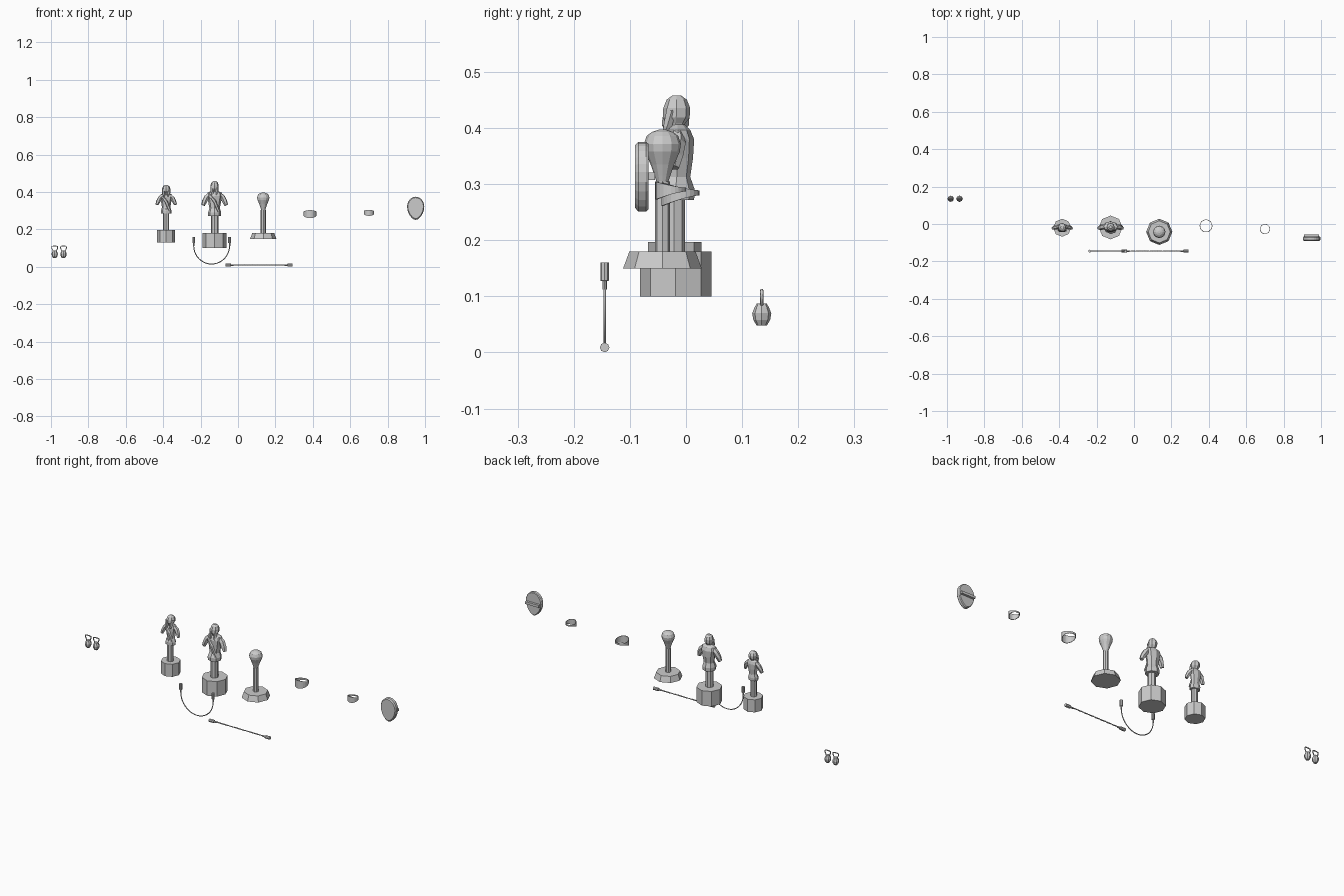
import bpy, bmesh
from math import sin, cos, pi
from mathutils import Vector

if "Cube" in bpy.data.objects:
    bpy.data.objects.remove(bpy.data.objects["Cube"])


def make(name, bm):
    bmesh.ops.recalc_face_normals(bm, faces=bm.faces[:])
    me = bpy.data.meshes.new(name)
    bm.to_mesh(me)
    bm.free()
    ob = bpy.data.objects.new(name, me)
    bpy.context.collection.objects.link(ob)
    return ob


def skin(bm, rings, closed=False):
    # bridge successive vertex loops, capping or joining the ends
    rows = [[bm.verts.new(p) for p in r] for r in rings]
    n = len(rows[0])
    pairs = list(zip(rows, rows[1:])) + ([(rows[-1], rows[0])] if closed else [])
    for a, b in pairs:
        for i in range(n):
            bm.faces.new((a[i], a[(i + 1) % n], b[(i + 1) % n], b[i]))
    if not closed:
        bm.faces.new(rows[0])
        bm.faces.new(rows[-1])


def loft(name, x, y, rows, n=8):
    # rows: z, x radius, y radius, y shift
    bm = bmesh.new()
    skin(bm, [[(x + rx * cos(2 * pi * i / n), y + dy + ry * sin(2 * pi * i / n), z)
               for i in range(n)] for z, rx, ry, dy in rows])
    return make(name, bm)


def lathe(name, x, y, prof, n=8):
    return loft(name, x, y, [(z, r, r, 0) for z, r in prof], n)


def limb(name, pts, n=6):
    # tapered tube through (position, radius) points
    bm = bmesh.new()
    rings = []
    for k, (p, r) in enumerate(pts):
        d = Vector(pts[min(k + 1, len(pts) - 1)][0]) - Vector(pts[max(k - 1, 0)][0])
        q = d.to_track_quat('Z', 'Y')
        rings.append([Vector(p) + q @ Vector((r * cos(2 * pi * i / n), r * sin(2 * pi * i / n), 0))
                      for i in range(n)])
    skin(bm, rings)
    return make(name, bm)


def wire(name, pts, r, cyclic=False):
    cu = bpy.data.curves.new(name, 'CURVE')
    cu.dimensions = '3D'
    cu.bevel_depth = r
    cu.bevel_resolution = 1
    s = cu.splines.new('POLY')
    s.points.add(len(pts) - 1)
    for q, p in zip(s.points, pts):
        q.co = (*p, 1)
    s.use_cyclic_u = cyclic
    ob = bpy.data.objects.new(name, cu)
    bpy.context.collection.objects.link(ob)


# pair of earrings: faceted drop and wire loop
for side, x in (("left", -0.98), ("right", -0.933)):
    lathe(f"{side}_earring_drop", x, 0.135,
          [(0.048, 0.009), (0.058, 0.015), (0.07, 0.017), (0.08, 0.013), (0.087, 0.009)])
    wire(f"{side}_earring_loop",
         [(x + a, 0.135, z) for a, z in ((-0.008, 0.083), (-0.016, 0.1), (-0.015, 0.109),
          (-0.008, 0.111), (0.008, 0.111), (0.015, 0.109), (0.016, 0.1), (0.008, 0.083))],
         0.0028, True)


# draped statuettes on octagonal pedestals
def statuette(tag, x, y, base_z, base_r, base_h, post_r, z0, h, w, d):
    lathe(f"{tag}_base", x, y, [(base_z, base_r), (base_z + base_h, base_r)])
    lathe(f"{tag}_post", x, y - 0.003, [(base_z + base_h, post_r), (z0 + 0.2 * h, post_r)])

    def Z(t):
        return z0 + t * h
    # torso with flared hem, waist, chest and shoulders
    loft(f"{tag}_torso", x, y, [
        (Z(0), 0.034 * w, 0.033 * d, 0), (Z(0.1), 0.035 * w, 0.034 * d, 0),
        (Z(0.22), 0.028 * w, 0.024 * d, 0.002), (Z(0.4), 0.034 * w, 0.027 * d, 0.004),
        (Z(0.58), 0.042 * w, 0.029 * d, 0.004), (Z(0.67), 0.038 * w, 0.022 * d, 0.004),
        (Z(0.72), 0.015 * w, 0.014 * d, 0.003)])
    # head with hair, and neck
    loft(f"{tag}_head", x, y, [
        (Z(0.66), 0.012, 0.012, 0), (Z(0.73), 0.014, 0.017, 0), (Z(0.79), 0.021, 0.024, 0.001),
        (Z(0.88), 0.022, 0.024, 0.002), (Z(0.96), 0.017, 0.018, 0.002),
        (Z(1), 0.009, 0.008, 0.002)])
    for s, side in ((-1, "left"), (1, "right")):
        limb(f"{tag}_{side}_sleeve", [
            ((x + s * 0.026 * w, y + 0.003, Z(0.63)), 0.012 * w),
            ((x + s * 0.042 * w, y + 0.003, Z(0.54)), 0.015 * w),
            ((x + s * 0.054 * w, y, Z(0.42)), 0.014 * w),
            ((x + s * 0.062 * w, y - 0.003, Z(0.31)), 0.01 * w)])
        limb(f"{tag}_{side}_hair_lock", [
            ((x + s * 0.013, y - 0.008, Z(0.86)), 0.009),
            ((x + s * 0.014, y - 0.014, Z(0.7)), 0.008),
            ((x + s * 0.011, y - 0.02, Z(0.6)), 0.004)], 5)
    limb(f"{tag}_scarf", [((x - 0.026 * w, y - 0.017 * d, Z(0.6)), 0.007),
                          ((x, y - 0.026 * d, Z(0.42)), 0.009),
                          ((x + 0.022 * w, y - 0.022 * d, Z(0.12)), 0.007)], 5)


statuette("small_statuette", -0.384, -0.02, 0.13, 0.048, 0.067, 0.016, 0.285, 0.152, 0.8, 0.62)
statuette("large_statuette", -0.125, -0.0185, 0.1, 0.0635, 0.08, 0.02, 0.272, 0.186, 1.0, 1.0)

# bulb on a stand
lathe("bulb_stand_base", 0.135, -0.042, [(0.15, 0.07), (0.18, 0.059)])
lathe("bulb_stand_post", 0.135, -0.042, [(0.18, 0.0135), (0.305, 0.0135)])
lathe("bulb", 0.135, -0.042, [(0.3, 0.009), (0.315, 0.014), (0.335, 0.021), (0.358, 0.031),
                              (0.372, 0.033), (0.386, 0.028), (0.393, 0.019), (0.397, 0.007)], 12)


# circlets: narrow band widening to a curved front plate
def circlet(name, x, y, z, r, s, n=24):
    bm = bmesh.new()
    rings = []
    for i in range(n):
        a = 2 * pi * i / n
        w = (0.5 + 0.5 * cos(a)) ** 1.4
        hi, lo = z + s * (0.005 + 0.014 * w), z - s * (0.004 + 0.019 * w)
        dx, dy = sin(a), -cos(a)
        ri = r - 0.003
        rings.append([(x + dx * q, y + dy * q, h) for q, h in ((r, lo), (r, hi), (ri, hi), (ri, lo))])
    skin(bm, rings, True)
    make(name, bm)


circlet("large_circlet", 0.385, -0.01, 0.284, 0.034, 1.0)
circlet("small_circlet", 0.7, -0.027, 0.29, 0.027, 0.75)

# egg-shaped shield with chamfered rim and rear grip
bm = bmesh.new()
rings = []
for yy, k in ((-0.091, 0.9), (-0.085, 1), (-0.071, 1), (-0.067, 0.94)):
    ring = []
    for i in range(24):
        a = 2 * pi * i / 24
        c = sin(a)
        h = 0.053 if c > 0 else 0.071
        taper = 1 if c > 0 else 1 - 0.18 * c * c
        ring.append((0.95 + k * 0.046 * cos(a) * taper, yy, 0.322 + k * h * c))
    rings.append(ring)
skin(bm, rings)
make("shield", bm)
bpy.ops.mesh.primitive_cube_add(size=1, location=(0.95, -0.062, 0.314))
grip = bpy.context.object
grip.name = "shield_grip"
grip.scale = (0.08, 0.014, 0.013)

# cords with plugs: one hanging in a U, one lying straight
Y = -0.145
wire("hanging_cord", [(-0.237, Y, 0.13)] +
     [(-0.141 - 0.096 * cos(pi * i / 20), Y, 0.113 - 0.098 * sin(pi * i / 20)) for i in range(21)] +
     [(-0.045, Y, 0.13)], 0.0025)
for side, x in (("left", -0.237), ("right", -0.045)):
    lathe(f"hanging_cord_{side}_plug", x, Y, [(0.112, 0.004), (0.127, 0.004), (0.128, 0.0075),
                                              (0.16, 0.0075)])
for k in range(2):
    wire(f"twisted_strand_{k}", [(-0.04 + 0.31 * i / 120, Y + 0.0016 * cos(i * 0.9 + k * pi),
                                  0.01 + 0.0016 * sin(i * 0.9 + k * pi)) for i in range(121)], 0.0018)
for side, x, s in (("left", -0.067, 1), ("right", 0.292, -1)):
    limb(f"straight_cord_{side}_plug", [((x + s * a, Y, 0.009), r) for a, r in (
        (0, 0.0085), (0.028, 0.0085), (0.029, 0.0045), (0.044, 0.0045))], 8)
